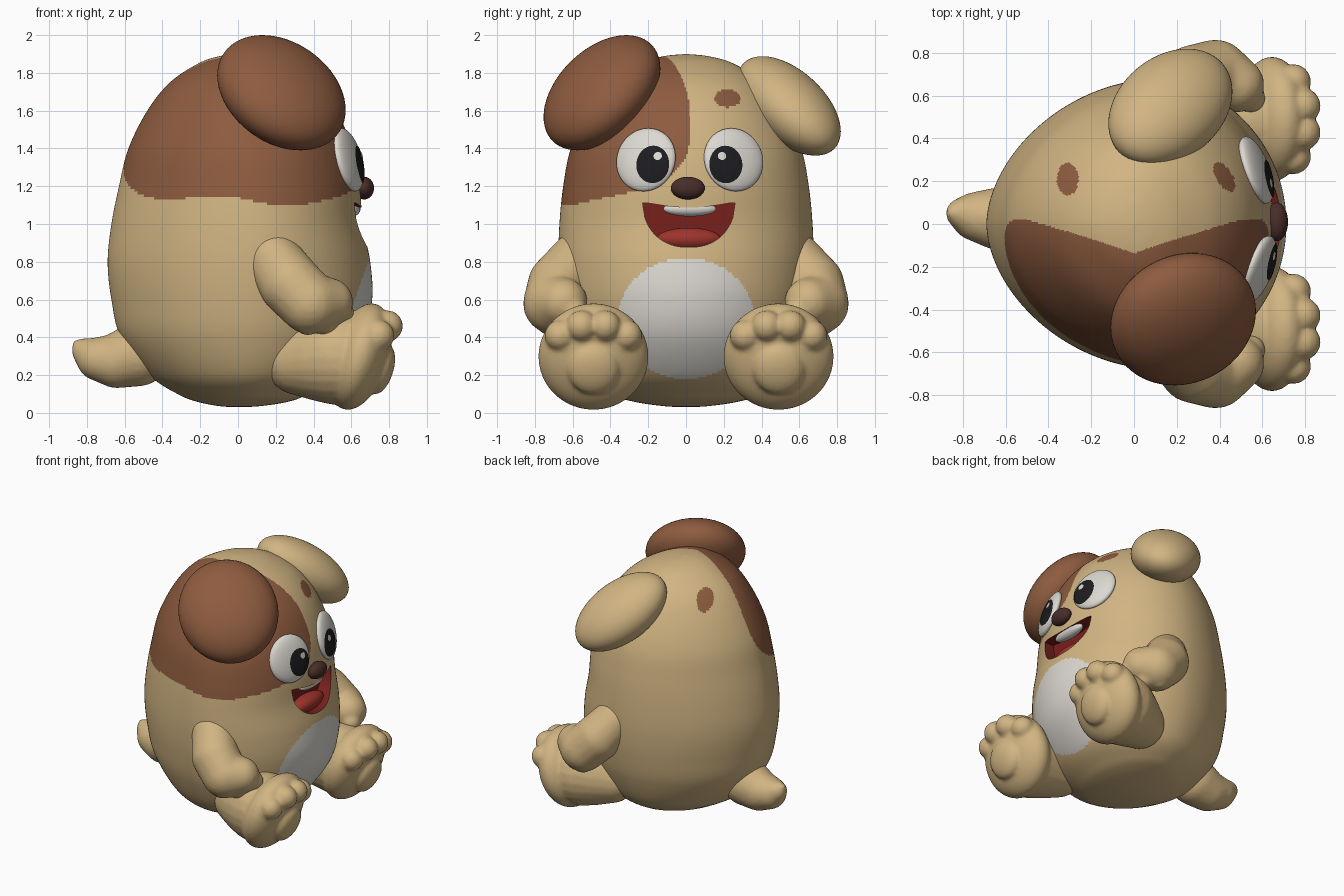
import bpy, bmesh, math
from mathutils import Vector, Matrix

if "Cube" in bpy.data.objects:
    bpy.data.objects.remove(bpy.data.objects["Cube"])


def material(name, rgb):
    m = bpy.data.materials.new(name)
    m.diffuse_color = (*rgb, 1)
    m.use_nodes = True
    m.node_tree.nodes["Principled BSDF"].inputs["Base Color"].default_value = m.diffuse_color
    return m


TAN = material("tan fur", (0.64, 0.46, 0.225))
BROWN = material("brown fur", (0.27, 0.107, 0.05))
WHITE = material("soft white", (0.72, 0.69, 0.64))
BLACK = material("pupil black", (0.012, 0.012, 0.014))
NOSE = material("nose brown", (0.065, 0.027, 0.022))
MOUTH = material("mouth red", (0.19, 0.014, 0.012))
TONGUE = material("tongue red", (0.34, 0.033, 0.025))


def finish(bm, name, *mats):
    me = bpy.data.meshes.new(name)
    bmesh.ops.recalc_face_normals(bm, faces=bm.faces)
    for f in bm.faces:
        f.smooth = True
    bm.to_mesh(me)
    bm.free()
    ob = bpy.data.objects.new(name, me)
    bpy.context.collection.objects.link(ob)
    for m in mats:
        me.materials.append(m)
    return ob


def frame(center, normal=(0, 0, 1)):
    q = Vector(normal).to_track_quat('Z', 'Y') if tuple(normal) != (0, 0, 1) else Matrix.Identity(3).to_quaternion()
    return Matrix.Translation(center) @ q.to_matrix().to_4x4()


def ball(bm, center, radii, normal=(0, 0, 1), seg=32):
    bmesh.ops.create_uvsphere(bm, u_segments=seg, v_segments=seg // 2, radius=1,
                              matrix=frame(center, normal) @ Matrix.Diagonal((*radii, 1)))


def ellipsoid(name, mat, center, radii, normal=(0, 0, 1)):
    bm = bmesh.new()
    ball(bm, center, radii, normal, 64)
    return finish(bm, name, mat)


def leaning_ball(name, mat, center, a, b, c):
    # ball stretched along three half-axis vectors
    m = Matrix((a, b, c)).transposed().to_4x4()
    bm = bmesh.new()
    bmesh.ops.create_uvsphere(bm, u_segments=64, v_segments=32, radius=1, matrix=Matrix.Translation(center) @ m)
    return finish(bm, name, mat)


def chain(bm, pts):
    # overlapping balls along a tapering path of (x, y, z, radius)
    for a, b in zip(pts, pts[1:]):
        for i in range(9):
            p = Vector(a).lerp(Vector(b), i / 8)
            ball(bm, p[:3], (p[3],) * 3, seg=24)


def blend(bm, name, mat, smooth=6):
    # fuse overlapping balls into one soft form
    ob = finish(bm, name, mat)
    r = ob.modifiers.new("fuse", 'REMESH')
    r.mode, r.voxel_size, r.use_smooth_shade = 'VOXEL', 0.014, True
    s = ob.modifiers.new("soften", 'SMOOTH')
    s.factor, s.iterations = 0.5, smooth
    return ob


# body profile: z, back radius, front radius, side radius
ROWS = [(.03, 0, 0, 0), (.036, .1, .12, .12), (.06, .22, .27, .28), (.1, .32, .37, .4), (.2, .47, .52, .53),
        (.4, .62, .66, .62), (.6, .67, .71, .66), (.8, .69, .70, .675), (1.0, .67, .66, .67),
        (1.2, .63, .645, .65), (1.4, .58, .605, .61), (1.6, .48, .52, .52), (1.75, .36, .39, .41),
        (1.85, .21, .22, .25), (1.888, .1, .1, .12), (1.9, 0, 0, 0)]
ROWS = [Vector(r) for r in ROWS]
LAST = len(ROWS) - 1
SHIFT = .12  # widest line sits a little forward


def section(t):
    i = min(int(t), LAST - 1)
    u = t - i
    a, b, c, d = (ROWS[max(0, min(LAST, i + k))] for k in (-1, 0, 1, 2))
    return b + (c - a) * (u / 2) + (2 * a - 5 * b + 4 * c - d) * (u * u / 2) + (3 * b - a - 3 * c + d) * (u ** 3 / 2)


def front_x(y, z):
    lo, hi = 0, LAST
    for _ in range(30):
        mid = (lo + hi) / 2
        lo, hi = (mid, hi) if section(mid)[0] < z else (lo, mid)
    s = section(lo)
    k = SHIFT * s[3]
    return k + (s[2] - k) * math.sqrt(max(0, 1 - (y / s[3]) ** 2))


# body
bm = bmesh.new()
N, M = 340, 210
bottom = bm.verts.new((0, 0, .03))
rings = []
for j in range(1, M):
    z, rb, rf, rs = section(LAST * j / M)
    k = SHIFT * rs
    ring = []
    for i in range(N):
        c, s = math.cos(math.tau * i / N), math.sin(math.tau * i / N)
        if c > 0:
            x, y = k + c * (rf - k), s * rs
        else:
            g = (abs(c) ** 1.8 + abs(s) ** 1.8) ** (-1 / 1.8)
            x, y = k + c * g * (rb + k), s * g * rs
        ring.append(bm.verts.new((x, y, z)))
    rings.append(ring)
top = bm.verts.new((0, 0, 1.9))
for i in range(N):
    k = (i + 1) % N
    bm.faces.new((bottom, rings[0][k], rings[0][i]))
    bm.faces.new((top, rings[-1][i], rings[-1][k]))
    for a, b in zip(rings, rings[1:]):
        bm.faces.new((a[i], a[k], b[k], b[i]))
body = finish(bm, "body", TAN, BROWN, WHITE, MOUTH)

# mouth cutter
bm = bmesh.new()
outline = []
for i in range(41):
    s = -1 + i / 20
    outline.append((.015 + .245 * s, 1.112 - .235 * math.sqrt(max(0, 1 - abs(s) ** 2.3))))
for i in range(39, 0, -1):
    s = -1 + i / 20
    outline.append((.015 + .245 * s, 1.087 + .035 * s * s - .01 * s ** 8))
inner = [bm.verts.new((.54, y, z)) for y, z in outline]
face = bm.faces.new(inner)
ext = bmesh.ops.extrude_face_region(bm, geom=[face], use_keep_orig=True)
bmesh.ops.translate(bm, vec=(.4, 0, 0), verts=[v for v in ext["geom"] if isinstance(v, bmesh.types.BMVert)])
cutter = finish(bm, "mouth_cutter", MOUTH)
cutter.hide_render = True
cut = body.modifiers.new("mouth", 'BOOLEAN')
cut.operation, cut.solver, cut.object = 'DIFFERENCE', 'EXACT', cutter
bpy.context.view_layer.objects.active = body
body.select_set(True)
bpy.ops.object.modifier_apply(modifier=cut.name)
bpy.data.objects.remove(cutter)


# coat markings
def oval(a, b, ca, cb, ra, rb):
    return ((a - ca) / ra) ** 2 + ((b - cb) / rb) ** 2 < 1


def coat(p):
    x, y, z = p
    if x > .4 and abs(y) < .28 and .86 < z < 1.13 and x < front_x(y, z) - .006:
        return 3
    if x > 0 and oval(y, z, 0, .5, .36, .32):
        return 2
    if x > 0 and oval(y, z, .22, 1.665, .07, .047) or z > 1 and oval(x, y, -.31, .21, .05, .075):
        return 1
    low = 1.125 + .02 * math.cos(9 * (x + .1)) - .03 * x
    edge = -.14 + .16 * min(1, abs(x) / .5) ** .9
    if z < low + .35:
        edge = min(edge, -.65 + .67 * max(0, 1 - ((low + .35 - z) / .35) ** 2.6) ** .5)
    return 1 if z > low and y < edge else 0


for p in body.data.polygons:
    p.material_index = coat(p.center)
bpy.ops.object.shade_smooth_by_angle(angle=math.radians(40))

# tongue, teeth and nose
ellipsoid("tongue", TONGUE, (.58, .015, .92), (.065, .17, .06))
ellipsoid("teeth", WHITE, (.605, .02, 1.08), (.043, .14, .04))
ellipsoid("nose", NOSE, (.668, .01, 1.19), (.052, .09, .06))


# eyes with pupils and glints lying on the eyeball
def cap(name, mat, mw, R, cu, cv, ru, rv, lift):
    bm = bmesh.new()
    rows = []
    for k in range(9):
        row = []
        for i in range(48):
            a = math.tau * i / 48
            u, v = cu + ru * k / 8 * math.cos(a), cv + rv * k / 8 * math.sin(a)
            w = R[2] * math.sqrt(max(0, 1 - (u / R[0]) ** 2 - (v / R[1]) ** 2))
            row.append(bm.verts.new(mw @ Vector((u, v, w + lift))))
        rows.append(row)
    for a, b in zip(rows, rows[1:]):
        for i in range(48):
            bm.faces.new((a[i - 1], b[i - 1], b[i], a[i]))
    bmesh.ops.remove_doubles(bm, verts=bm.verts, dist=1e-5)
    finish(bm, name, mat)


for side, s, y in (("right", -1, -.212), ("left", 1, .252)):
    R = (.165, .172, .05)
    n = (1, .36 * s, .27)
    c = (front_x(y, 1.34) - .005, y, 1.34)
    ellipsoid(side + "_eye", WHITE, c, R, n)
    u = -.06 if s > 0 else .055
    cap(side + "_pupil", BLACK, frame(c, n), R, u, -.035, .088, .1, .004)
    cap(side + "_glint", WHITE, frame(c, n), R, u - .022 if s > 0 else u + .028, .008, .022, .022, .008)

# ears
leaning_ball("right_ear", BROWN, (.23, -.445, 1.695), (.34, .038, -.091), (0, .307, .14), (0, 0, .255))
leaning_ball("left_ear", TAN, (.17, .545, 1.625), (.29, .075, -.104), (0, .264, -.11), (0, 0, .215))

for side, s in (("right", -1), ("left", 1)):
    # arm with paw and fingers
    bm = bmesh.new()
    chain(bm, [(.19, s * .57, .81, .15), (.28, s * .67, .68, .168), (.38, s * .70, .58, .163), (.48, s * .65, .585, .13)])
    for x, y, z in ((.37, .72, .48), (.46, .66, .48), (.545, .59, .535)):
        ball(bm, (x, s * y, z), (.07,) * 3)
    blend(bm, side + "_arm", TAN, 5)

    # leg with sole, toes and pad
    bm = bmesh.new()
    sole = (.95, 0, -.3)
    chain(bm, [(.32, s * .44, .27, .175), (.45, s * .47, .285, .225), (.54, s * .485, .295, .255)])
    ball(bm, (.645, s * .49, .298), (.292, .292, .15), sole, 48)
    for x, dy, z in ((.745, -.175, .41), (.79, -.062, .46), (.79, .062, .46), (.745, .175, .41)):
        ball(bm, (x, s * .49 + dy, z), (.083,) * 3)
    ball(bm, (.762, s * .49, .228), (.135, .135, .06), sole)
    blend(bm, side + "_leg", TAN, 3)

# tail
bm = bmesh.new()
chain(bm, [(-.53, .02, .31, .17), (-.64, .025, .275, .145), (-.74, .035, .285, .115), (-.81, .05, .325, .07), (-.86, .055, .37, .018)])
blend(bm, "tail", TAN)
